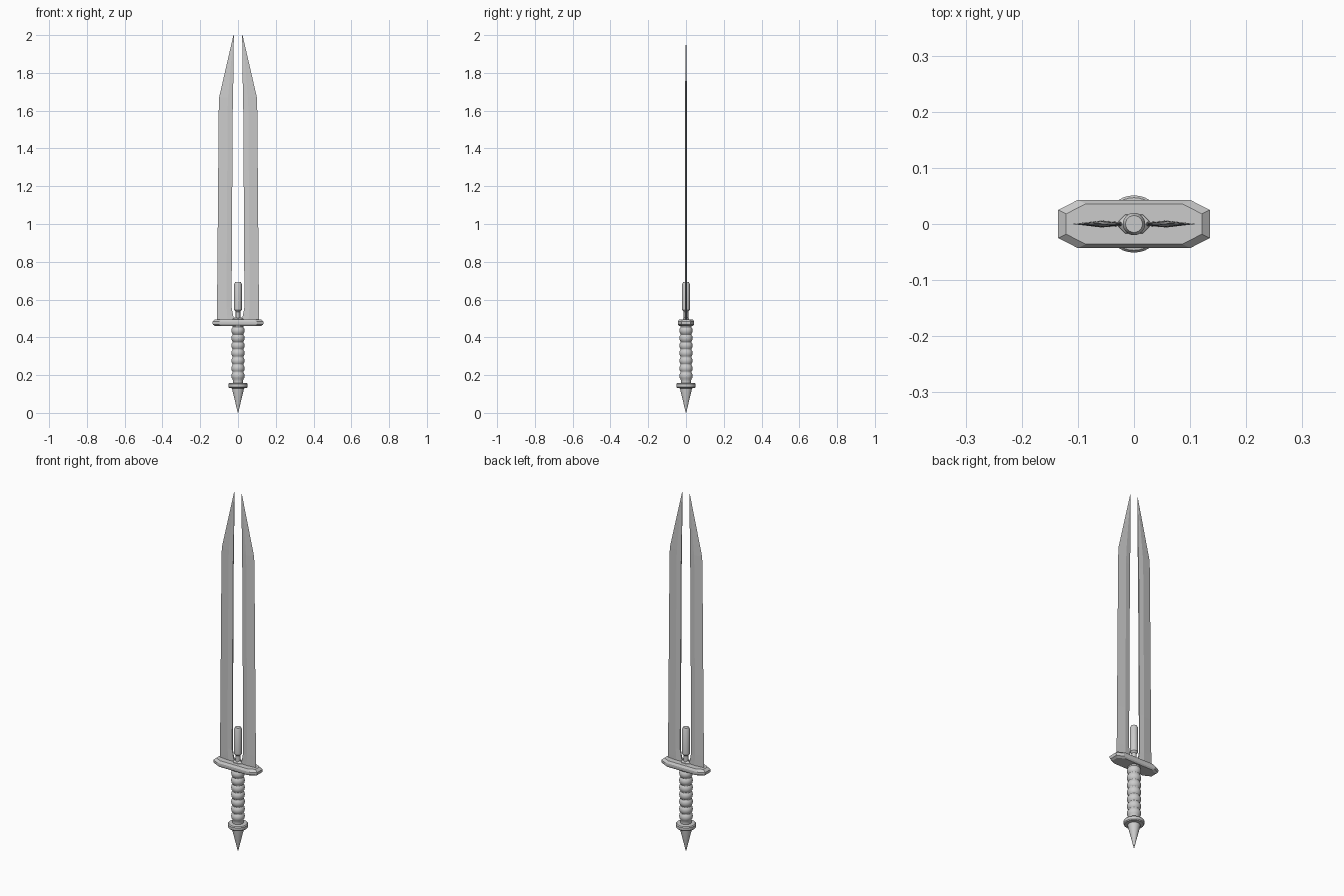
import bpy, bmesh
from math import sin, cos, pi

if "Cube" in bpy.data.objects:
    bpy.data.objects.remove(bpy.data.objects["Cube"])


def mesh_object(name, bm, smooth=None):
    bmesh.ops.recalc_face_normals(bm, faces=bm.faces)
    me = bpy.data.meshes.new(name)
    bm.to_mesh(me)
    bm.free()
    ob = bpy.data.objects.new(name, me)
    bpy.context.collection.objects.link(ob)
    if smooth:
        bpy.ops.object.select_all(action='DESELECT')
        ob.select_set(True)
        bpy.context.view_layer.objects.active = ob
        bpy.ops.object.shade_smooth_by_angle(angle=smooth)
    return ob


def loft(name, rings, smooth=None):
    """Skin a stack of equal-length point rings and cap both ends."""
    bm = bmesh.new()
    rows = [[bm.verts.new(p) for p in ring] for ring in rings]
    n = len(rows[0])
    for a, b in zip(rows, rows[1:]):
        for i in range(n):
            j = (i + 1) % n
            bm.faces.new((a[i], a[j], b[j], b[i]))
    bm.faces.new(rows[0])
    bm.faces.new(rows[-1])
    return mesh_object(name, bm, smooth)


def lathe(name, profile, sides=32, sx=1.0, sy=1.0):
    rings = [[(r * sx * cos(2 * pi * i / sides), r * sy * sin(2 * pi * i / sides), z)
              for i in range(sides)] for r, z in profile]
    return loft(name, rings, 0.6)


# pommel spike and collar disc
lathe("pommel_spike", [(0.001, 0.0), (0.031, 0.125), (0.031, 0.14)])
lathe("pommel_collar", [(0.032, 0.13), (0.047, 0.132), (0.051, 0.137),
                        (0.051, 0.152), (0.047, 0.157), (0.032, 0.159)])

# ridged grip
grip = [(0.027, 0.15), (0.027, 0.165)]
for k in range(7):
    z = 0.178 + k * 0.04
    grip += [(0.028, z), (0.033, z + 0.007), (0.035, z + 0.018),
             (0.033, z + 0.029), (0.028, z + 0.036)]
grip += [(0.030, 0.462), (0.030, 0.47)]
lathe("grip", grip)

# crossguard: octagonal plan with chamfered rims
def guard_ring(inset, z):
    x, y, c = 0.135 - inset, 0.043 - inset * 0.5, 0.035
    q = y - 0.018
    return [(x, -q, z), (x, q, z), (x - c, y, z), (-x + c, y, z),
            (-x, q, z), (-x, -q, z), (-x + c, -y, z), (x - c, -y, z)]


loft("crossguard", [guard_ring(0.014, 0.460), guard_ring(0.002, 0.467),
                    guard_ring(0.0, 0.474), guard_ring(0.0, 0.483),
                    guard_ring(0.014, 0.495)])

# rod standing between the blades
lathe("rod_base", [(0.034, 0.488), (0.031, 0.498), (0.014, 0.507)], 6, 1.0, 0.6)
lathe("centre_rod", [(0.012, 0.49), (0.012, 0.535), (0.020, 0.545),
                     (0.020, 0.682), (0.015, 0.692)], 24)

# twin blades: z, inner edge, ridge, outer edge, half thickness
stations = [(0.485, 0.018, 0.055, 0.112, 0.006), (0.515, 0.026, 0.058, 0.112, 0.006),
            (0.56, 0.034, 0.060, 0.111, 0.006), (0.77, 0.033, 0.060, 0.109, 0.006),
            (1.60, 0.028, 0.055, 0.102, 0.005), (1.67, 0.026, 0.053, 0.100, 0.005),
            (1.84, 0.024, 0.038, 0.061, 0.003), (2.0, 0.022, 0.0225, 0.024, 0.0005)]
for side, s in (("right", 1), ("left", -1)):
    rings = [[(s * i, -t * 0.5, z), (s * m, -t, z), (s * o, 0, z),
              (s * m, t, z), (s * i, t * 0.5, z)] for z, i, m, o, t in stations]
    loft("blade_" + side, rings)
